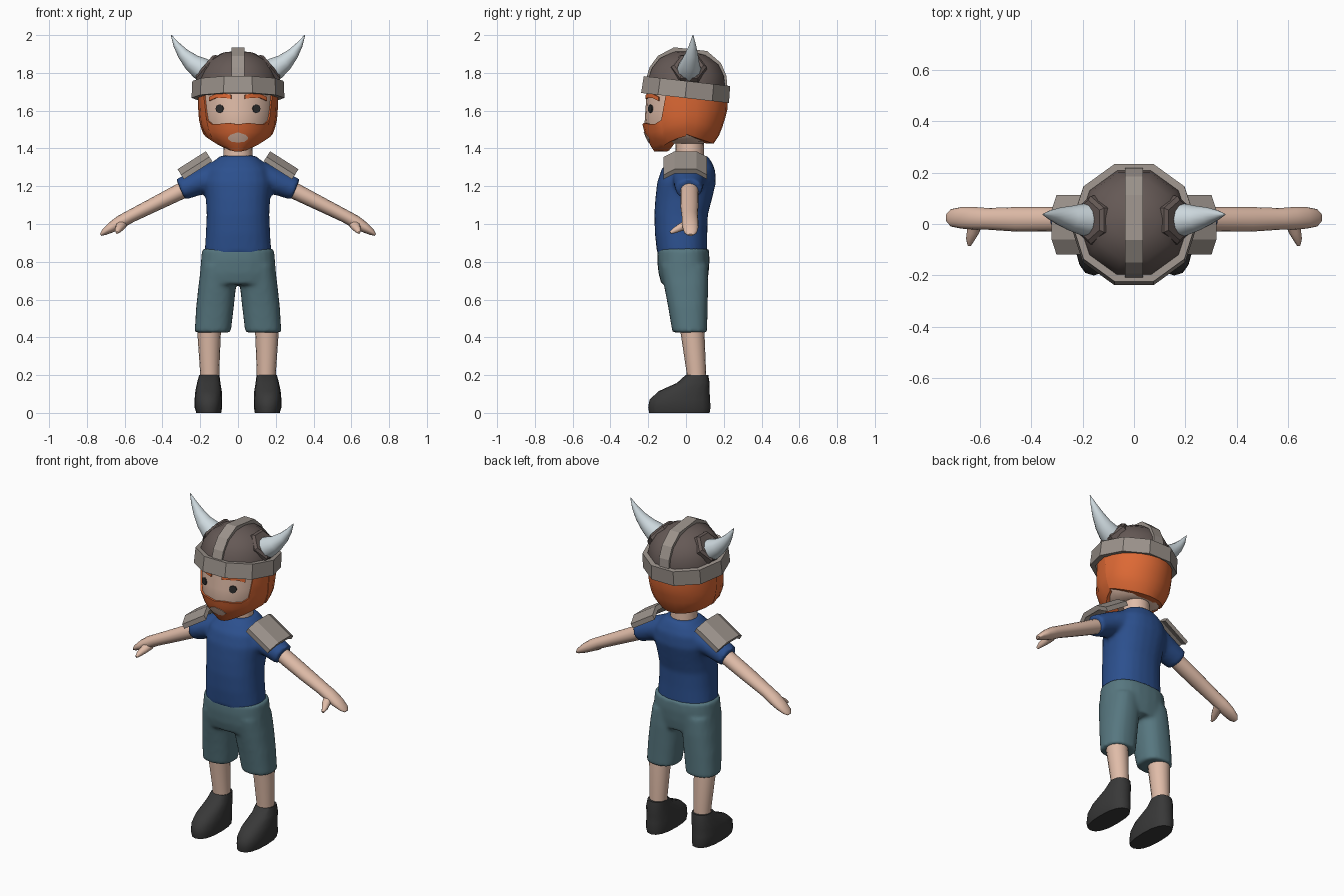
import bpy, bmesh, math
from mathutils import Vector

if "Cube" in bpy.data.objects:
    bpy.data.objects.remove(bpy.data.objects["Cube"])

X, Y, Z = Vector((1, 0, 0)), Vector((0, 1, 0)), Vector((0, 0, 1))


def material(name, r, g, b):
    m = bpy.data.materials.new(name)
    m.diffuse_color = (r, g, b, 1)
    m.use_nodes = True
    m.node_tree.nodes["Principled BSDF"].inputs["Base Color"].default_value = m.diffuse_color
    return m


SKIN = material("skin", 0.74, 0.50, 0.39)
ORANGE = material("orange hair", 0.72, 0.14, 0.035)
BLUE = material("blue cloth", 0.025, 0.08, 0.27)
TEAL = material("grey teal cloth", 0.095, 0.185, 0.215)
BLACK = material("black leather", 0.04, 0.04, 0.04)
METAL = material("grey metal", 0.33, 0.29, 0.26)
BROWN = material("dark brown metal", 0.13, 0.10, 0.092)
HORN = material("pale horn", 0.62, 0.70, 0.74)
EYE = material("eye dark", 0.025, 0.025, 0.025)


def bridge(bm, rings, closed=False):
    """Join rings of points with quads; cap both ends unless closed."""
    vs = [[bm.verts.new(p) for p in r] for r in rings]
    n = len(vs[0])
    pairs = list(zip(vs, vs[1:])) + ([(vs[-1], vs[0])] if closed else [])
    for a, b in pairs:
        for i in range(n):
            j = (i + 1) % n
            bm.faces.new((a[i], a[j], b[j], b[i]))
    if not closed:
        bm.faces.new(vs[0][::-1])
        bm.faces.new(vs[-1])


def power(v, p):
    return math.copysign(abs(v) ** (2 / p), v)


def section(c, ru, rv, axis=Z, hint=X, n=16, p=2.0):
    u = (hint - axis * hint.dot(axis)).normalized()
    v = axis.cross(u)
    angles = [2 * math.pi * i / n for i in range(n)]
    return [Vector(c) + u * ru * power(math.cos(t), p) + v * rv * power(math.sin(t), p) for t in angles]


def loft(bm, stations, axis=None, hint=X, n=16, p=2.0):
    """Stations are (x, y, z, half width, half depth); axis None follows the path."""
    cs = [Vector(s[:3]) for s in stations]
    rings = []
    for i, s in enumerate(stations):
        t = axis or (cs[min(i + 1, len(cs) - 1)] - cs[max(i - 1, 0)]).normalized()
        rings.append(section(cs[i], s[3], s[4], t, hint, n, p))
    bridge(bm, rings)


def finish(name, bm, mat, angle=None, mirror=False, blend=0):
    bmesh.ops.recalc_face_normals(bm, faces=bm.faces)
    me = bpy.data.meshes.new(name)
    bm.to_mesh(me)
    bm.free()
    me.materials.append(mat)
    ob = bpy.data.objects.new(name, me)
    bpy.context.collection.objects.link(ob)
    if angle:
        bpy.ops.object.select_all(action='DESELECT')
        ob.select_set(True)
        bpy.context.view_layer.objects.active = ob
        bpy.ops.object.shade_smooth_by_angle(angle=math.radians(angle))
    if mirror:
        ob.modifiers.new("mirror", 'MIRROR').use_clip = False
    if blend:  # fuse overlapping volumes into one soft cloth surface
        r = ob.modifiers.new("fuse", 'REMESH')
        r.mode, r.voxel_size, r.use_smooth_shade = 'VOXEL', blend, True
        s = ob.modifiers.new("soften", 'SMOOTH')
        s.factor, s.iterations = 0.5, 5
    return ob


def part(name, stations, mat, angle=50, mirror=False, **kw):
    bm = bmesh.new()
    loft(bm, stations, **kw)
    return finish(name, bm, mat, angle, mirror)


# Boots, legs, neck
part("boot", [(.155, -.035, 0, .066, .16), (.157, -.035, .03, .073, .165), (.157, -.033, .07, .073, .16),
              (.156, -.01, .115, .07, .135), (.155, .038, .158, .062, .087), (.152, .058, .2, .054, .06)],
     BLACK, mirror=True, axis=Z, p=2.4)
part("leg", [(.15, .055, .15, .05, .05), (.15, .054, .22, .051, .052), (.153, .035, .42, .062, .063),
             (.15, .03, .5, .063, .063)], SKIN, mirror=True, axis=Z)
part("neck", [(0, .02, 1.28, .085, .08), (0, .02, 1.34, .078, .076), (0, .02, 1.46, .074, .074)], SKIN, axis=Z)

# Shorts: hips and two legs fused
bm = bmesh.new()
loft(bm, [(0, -.01, .68, .205, .12), (0, -.013, .74, .202, .133), (0, -.014, .81, .196, .139),
          (0, -.015, .87, .19, .136)], axis=Z, n=24, p=2.4)
for s in (-1, 1):
    loft(bm, [(s * .134, .02, .425, .096, .092), (s * .122, .01, .56, .1, .105),
              (s * .109, 0, .68, .1, .118), (s * .1, -.01, .78, .095, .125)], axis=Z, n=20, p=2.4)
finish("shorts", bm, TEAL, blend=.012)

# Shirt: torso and two sleeves fused
bm = bmesh.new()
loft(bm, [(0, -.02, .84, .178, .133), (0, -.026, .95, .17, .139), (0, -.026, 1.05, .166, .142),
          (0, -.013, 1.13, .17, .15), (0, .003, 1.22, .182, .156), (0, .012, 1.29, .165, .142),
          (0, .02, 1.335, .125, .112), (0, .025, 1.362, .092, .088)], axis=Z, n=24, p=2.3)
for s in (-1, 1):
    loft(bm, [(s * .09, .02, 1.262, .1, .082), (s * .2, .015, 1.226, .083, .07),
              (s * .304, .015, 1.182, .07, .06)], hint=Y)
finish("shirt", bm, BLUE, blend=.012)

# Arms with flattened hands, and thumbs
part("arm", [(.24, .018, 1.205, .046, .045), (.34, .018, 1.155, .048, .042), (.45, .018, 1.1, .048, .038),
             (.57, .02, 1.04, .042, .034), (.62, .022, 1.012, .044, .035), (.67, .024, .982, .042, .028),
             (.71, .024, .956, .034, .017), (.727, .024, .942, .016, .006)], SKIN, mirror=True, hint=Y)
part("thumb", [(.615, .01, 1.0, .03, .026), (.625, -.03, .982, .024, .021), (.636, -.06, .966, .017, .016),
               (.64, -.083, .954, .007, .007)], SKIN, mirror=True, hint=X, n=10)

# Shoulder pads: plates bent down at the front and back
pad = []
for y, drop in ((-.118, .035), (-.06, 0), (.055, 0), (.112, .035)):
    nrm = Vector((.535, 0, .845))
    a, b = (Vector((px, y, pz)) - nrm * drop for px, pz in ((.17, 1.385), (.32, 1.29)))
    pad.append([a, b, b - nrm * .028, a - nrm * .028])
bm = bmesh.new()
bridge(bm, pad)
finish("shoulder_pad", bm, METAL, mirror=True)

# Head surface: height, half width, front depth, back depth
HEAD = [(1.38, .07, .165, .10), (1.42, .13, .19, .14), (1.47, .178, .215, .172),
        (1.53, .2, .23, .195), (1.60, .207, .224, .214), (1.74, .208, .214, .22)]


def head_point(deg, z, k=1.0):
    """Point on the head at an angle from straight ahead, scaled outward by k."""
    z0 = min(max(z, HEAD[0][0]), HEAD[-1][0])
    lo, hi = next((a, b) for a, b in zip(HEAD, HEAD[1:]) if z0 <= b[0])
    f = (z0 - lo[0]) / (hi[0] - lo[0])
    w, fr, bk = (lo[i] + (hi[i] - lo[i]) * f for i in (1, 2, 3))
    t = math.radians(deg)
    c = math.cos(t)
    return Vector((w * math.sin(t) * k, -(fr if c > 0 else bk) * c * k, z))


def patch(name, columns, mat, k, inner_top, inner_bottom, rows=6, mirror=False):
    """Solid shell on the head; columns are (angle, bottom z, top z)."""
    rings = []
    for d, b, t in columns:
        ring = [head_point(d, t + (b - t) * i / rows, k) for i in range(rows + 1)]
        rings.append(ring + [head_point(d, b, inner_bottom), head_point(d, t, inner_top)])
    bm = bmesh.new()
    bridge(bm, rings)
    return finish(name, bm, mat, 40, mirror)


bm = bmesh.new()
bridge(bm, [[head_point(d, z, k) for d in range(0, 360, 15)] for z, k in
            ((1.425, .6), (1.435, .85), (1.47, .95), (1.53, .955), (1.6, .96), (1.66, .96), (1.73, .96))])
finish("head", bm, SKIN, 50)

# Beard with sideburns, hair, eyebrows and mouth
half = [(0, 1.385, 1.528), (15, 1.385, 1.535), (30, 1.39, 1.53), (45, 1.405, 1.53),
        (55, 1.42, 1.55), (61, 1.43, 1.69), (75, 1.45, 1.69), (90, 1.465, 1.69)]
patch("beard", [(-d, b, t) for d, b, t in half[:0:-1]] + half, ORANGE, 1.005, .92, .6)
patch("hair", [(d, 1.425 + .05 * abs(math.cos(math.radians(d - 90))) ** 0 * abs((d - 180) / 90) ** 2, 1.69)
               for d in range(90, 271, 15)], ORANGE, 1.02, .9, .75)
patch("eyebrow", [(10, 1.663, 1.683), (22, 1.668, 1.692), (36, 1.666, 1.688), (48, 1.652, 1.672)],
      ORANGE, .995, .93, .93, 1, True)
patch("mouth", [(-19, 1.449, 1.456), (-13, 1.434, 1.472), (0, 1.432, 1.486), (13, 1.434, 1.472),
                (19, 1.449, 1.456)], SKIN, 1.022, .99, .99, 2)

# Eyes: thin discs lying on the face
c = head_point(29, 1.61, .96)
out = Vector((.42, -.9, .03)).normalized()
bm = bmesh.new()
bridge(bm, [section(c + out * h, .023, .023, out, X, 8) for h in (-.004, .005)])
finish("eye", bm, EYE, mirror=True)


# Helmet, tilted slightly to the back
def tilt(ob):
    ob.location = (0, 0, 1.712)
    ob.rotation_euler.x = math.radians(-6.5)


tilt(part("helmet_dome", [(0, 0, z, r, r) for z, r in
                          ((0, .217), (.04, .215), (.095, .2), (.15, .163), (.192, .09), (.206, .003))],
          BROWN, 60, axis=Z, n=10))
bm = bmesh.new()
bridge(bm, [section((0, 0, z), r, r, n=10) for z, r in
            ((-.045, .246), (.045, .242), (.045, .212), (-.045, .216))], closed=True)
tilt(finish("helmet_band", bm, METAL))
side = [(.216, .035), (.205, .095), (.168, .16), (.088, .215)]
line = [(-y, z) for y, z in side] + side[::-1]
bm = bmesh.new()
bridge(bm, [[Vector((x, y * k, z - (1 - k) * .2)) for x, k in ((-.034, 1), (.034, 1), (.034, .85), (-.034, .85))]
            for y, z in line])
tilt(finish("helmet_ridge", bm, METAL))

# Horn sockets and horns
out = Vector((.76, 0, .65))
mid = Vector((.16, .015, 1.825))
bm = bmesh.new()
bridge(bm, [section(mid + out * h, r, r, out, Y, 6) for h, r in ((-.05, .098), (.012, .094), (.024, .078))])
finish("horn_socket", bm, BROWN, mirror=True)
part("horn", [(.16, .015, 1.80, .066, .064), (.2, .017, 1.825, .062, .06), (.245, .022, 1.855, .049, .047),
              (.29, .03, 1.9, .034, .032), (.325, .035, 1.948, .018, .018), (.354, .037, 2.0, .002, .002)],
     HORN, 60, mirror=True, hint=Y, n=12)
